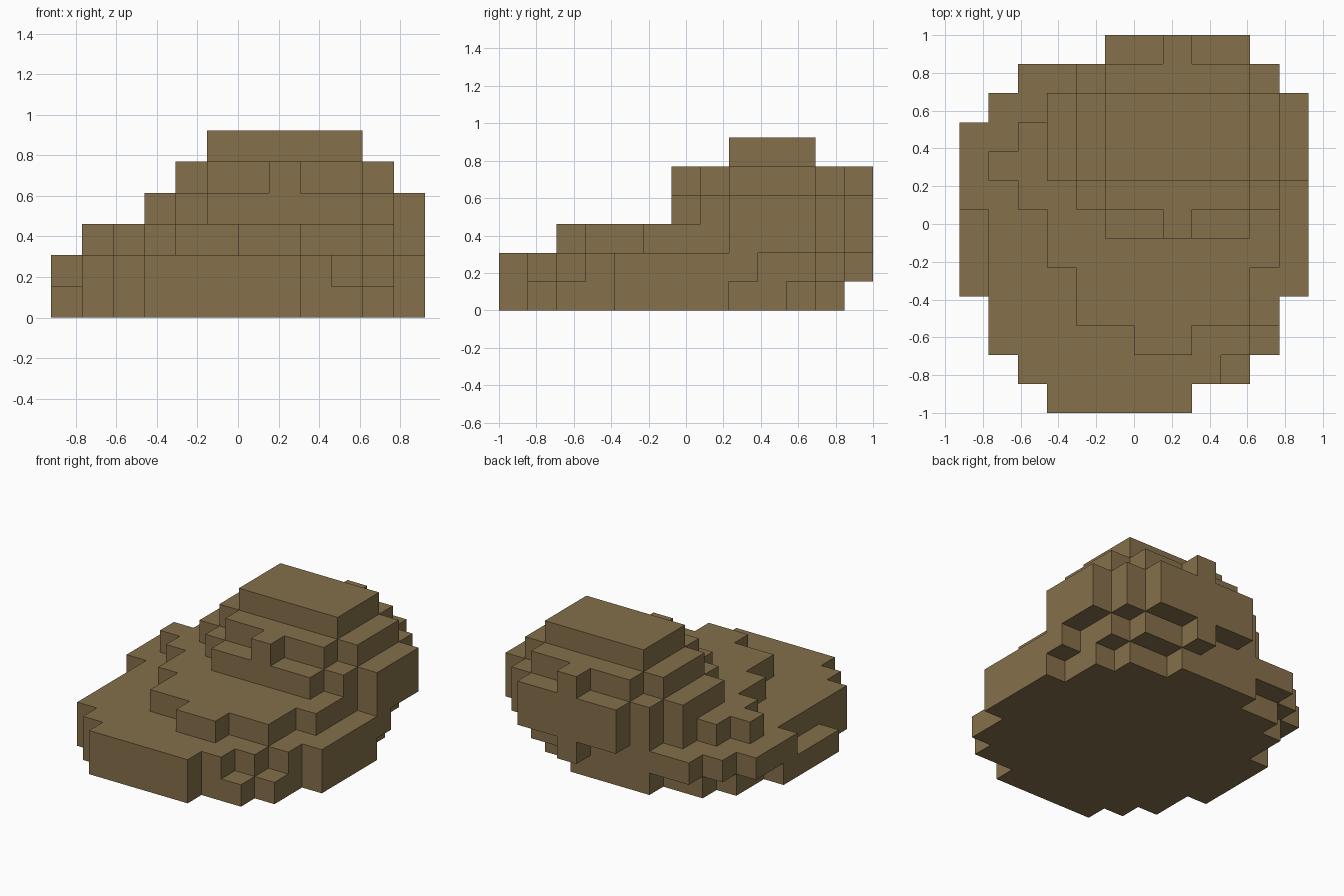
import bpy
import bmesh
import math
from mathutils import Vector

cube = bpy.data.objects.get("Cube")
if cube:
    bpy.data.objects.remove(cube, do_unlink=True)

U = 2 / 13                        # edge of one block
ORIGIN = Vector((-6, -6.5, 0))    # grid corner, in blocks

# Each layer is a list of slabs: (first row, end row, left column, right column)
base = [(0, 1, 3, 8), (1, 2, 2, 10), (2, 4, 1, 11), (4, 8, 0, 12),
        (8, 10, 1, 11), (10, 11, 2, 10), (11, 12, 4, 8)]
ledge = [(0, 1, 3, 8), (1, 2, 2, 9), (2, 3, 1, 10), (3, 4, 1, 11), (4, 7, 1, 12),
         (7, 9, 0, 12), (9, 10, 0, 11), (10, 11, 1, 11), (11, 12, 2, 10), (12, 13, 7, 8)]
terrace = [(2, 3, 6, 8), (3, 5, 4, 10), (5, 7, 3, 11), (7, 8, 2, 11), (8, 9, 1, 12),
           (9, 10, 2, 12), (10, 11, 3, 12), (11, 12, 4, 11), (12, 13, 5, 10)]
shoulder = [(6, 7, 5, 10), (7, 8, 4, 11), (8, 11, 3, 12), (11, 12, 4, 11), (12, 13, 5, 10)]
crown = [(6, 7, 7, 8), (7, 8, 5, 10), (8, 11, 4, 11), (11, 12, 5, 10), (12, 13, 7, 8)]
cap = [(8, 11, 5, 10)]

# Fill the block grid
cells = set()
for k, layer in enumerate((base, ledge, terrace, shoulder, crown, cap)):
    for j0, j1, i0, i1 in layer:
        cells.update((i, j, k) for j in range(j0, j1) for i in range(i0, i1))

# Skin the blocks with outside faces only
bm = bmesh.new()
corners = {}


def corner(p):
    key = tuple(round(c) for c in p)
    if key not in corners:
        corners[key] = bm.verts.new((Vector(key) + ORIGIN) * U)
    return corners[key]


for cell in sorted(cells):
    for axis in range(3):
        for side in (0, 1):
            step = Vector((0, 0, 0))
            step[axis] = 1
            neighbour = Vector(cell) + step * (2 * side - 1)
            if tuple(int(c) for c in neighbour) in cells:
                continue
            a, b = Vector((0, 0, 0)), Vector((0, 0, 0))
            a[(axis + 1) % 3] = 1
            b[(axis + 2) % 3] = 1
            p = Vector(cell) + step * side
            quad = [p, p + a, p + a + b, p + b]
            if side == 0:
                quad.reverse()
            bm.faces.new([corner(q) for q in quad])

# Merge flat areas into single faces
bmesh.ops.dissolve_limit(bm, angle_limit=math.radians(1),
                         verts=bm.verts[:], edges=bm.edges[:])

mesh = bpy.data.meshes.new("stepped_mound")
bm.to_mesh(mesh)
bm.free()

# Single earth brown
brown = bpy.data.materials.new("earth_brown")
colour = (0.235, 0.162, 0.069, 1)
brown.diffuse_color = colour
brown.use_nodes = True
bsdf = next(n for n in brown.node_tree.nodes if n.type == 'BSDF_PRINCIPLED')
bsdf.inputs["Base Color"].default_value = colour
mesh.materials.append(brown)

mound = bpy.data.objects.new("stepped_mound", mesh)
bpy.context.scene.collection.objects.link(mound)
